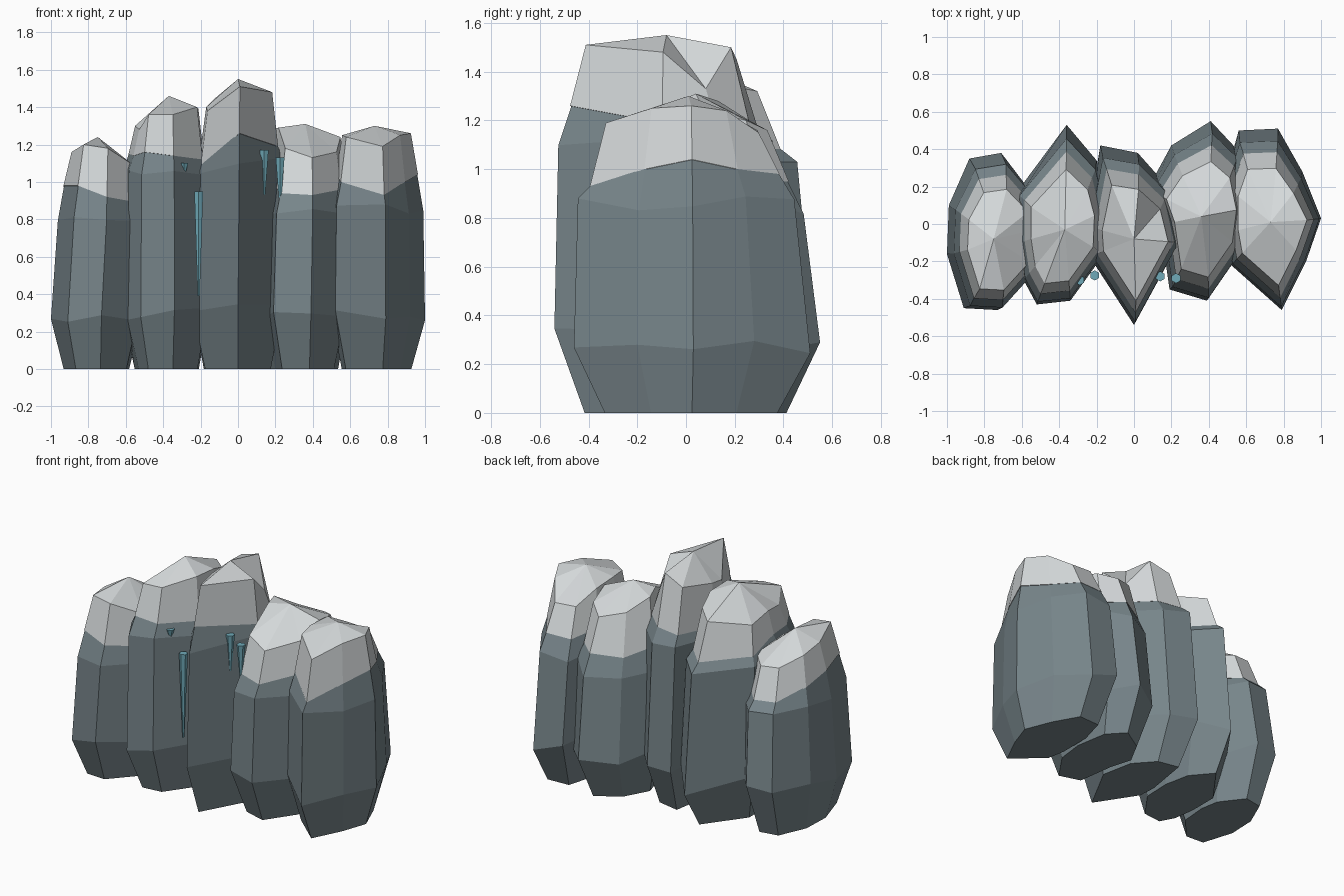
import bpy
import random
from mathutils import Vector

random.seed(4)
cube = bpy.data.objects.get("Cube")
if cube:
    bpy.data.objects.remove(cube, do_unlink=True)


def material(name, rgb):
    mat = bpy.data.materials.new(name)
    mat.use_nodes = True
    color = (*rgb, 1)
    mat.diffuse_color = color
    shader = mat.node_tree.nodes["Principled BSDF"]
    shader.inputs["Base Color"].default_value = color
    shader.inputs["Roughness"].default_value = 0.9
    return mat


stone = material("slate stone", (0.185, 0.235, 0.255))
snow = material("snow", (0.66, 0.69, 0.70))
ice = material("ice", (0.16, 0.40, 0.48))


def loft(name, rings, mat, tip=None):
    """Skin a stack of equal rings, closing the top with a flat face or a fan to the tip."""
    count = len(rings[0])
    verts = [point for ring in rings for point in ring]
    faces = [tuple(reversed(range(count)))]
    for level in range(len(rings) - 1):
        low, high = level * count, (level + 1) * count
        for i in range(count):
            j = (i + 1) % count
            faces.append((low + i, low + j, high + j, high + i))
    last = len(verts) - count
    if tip:
        verts.append(tip)
        for i in range(count):
            faces.append((last + i, last + (i + 1) % count, len(verts) - 1))
    else:
        faces.append(tuple(range(last, last + count)))
    mesh = bpy.data.meshes.new(name)
    mesh.from_pydata(verts, [], faces)
    mesh.materials.append(mat)
    mesh.update()
    obj = bpy.data.objects.new(name, mesh)
    bpy.context.collection.objects.link(obj)
    return obj


def pillar(name, outline, shoulder, lean, peak):
    """Faceted stone column with a snow cap.

    Outline rows hold x, y, snow rim height and cap corner height.
    The back tapers more than the front, and the top leans sideways.
    """
    px, py = peak[0], peak[1]

    def ring(scale, heights, back=1.0, shift=0.0):
        return [Vector((px + (row[0] - px) * scale + shift,
                        py + (row[1] - py) * scale * (back if row[1] > py else 1), z))
                for row, z in zip(outline, heights)]

    def wobble(level, amount):
        return [level + random.uniform(-amount, amount) for _ in outline]

    rim = [row[2] for row in outline]
    loft(name + "_stone", [
        ring(0.73, [0] * len(outline)),
        ring(1.0, wobble(0.3, 0.06)),
        ring(0.965, [min(z, edge - 0.05) for z, edge in zip(wobble(shoulder, 0.03), rim)],
             0.9, lean * 0.7),
        ring(0.84, [z + 0.01 for z in rim], 0.87, lean * 0.8),
        ring(0.6, [z + 0.03 for z in rim], 0.8, lean),
    ], stone)
    loft(name + "_snow_cap", [
        ring(0.86, rim, 0.87, lean * 0.8),
        ring(0.72, [row[3] for row in outline], 0.8, lean),
    ], snow, Vector(peak))


# Five overlapping pillars, outlines counter-clockwise
pillar("far_right_pillar", [
    (-1.0, -0.16, 0.98, 1.16), (-0.91, -0.45, 0.98, 1.2), (-0.73, -0.46, 0.92, 1.18),
    (-0.54, -0.25, 0.89, 1.09), (-0.52, 0, 0.89, 1.07), (-0.55, 0.17, 0.88, 1.08),
    (-0.71, 0.38, 0.87, 1.07), (-0.88, 0.35, 0.88, 1.08), (-0.99, 0.1, 0.94, 1.13),
], 0.81, 0.04, (-0.75, -0.08, 1.24))

pillar("right_pillar", [
    (-0.62, -0.1, 1.15, 1.3), (-0.59, -0.3, 1.14, 1.28), (-0.52, -0.43, 1.16, 1.36),
    (-0.34, -0.41, 1.14, 1.36), (-0.16, -0.16, 1.12, 1.4), (-0.15, 0.1, 1.12, 1.39),
    (-0.2, 0.34, 1.08, 1.34), (-0.36, 0.53, 1.08, 1.32), (-0.62, 0.18, 1.08, 1.27),
], 1.06, 0, (-0.37, -0.03, 1.46))

pillar("middle_pillar", [
    (-0.25, 0, 1.13, 1.4), (-0.24, -0.17, 1.09, 1.38), (0, -0.54, 1.26, 1.51),
    (0.24, -0.1, 1.19, 1.48), (0.18, 0.2, 1.17, 1.33), (0.02, 0.38, 1.17, 1.5),
    (-0.18, 0.42, 1.17, 1.45),
], 1.11, 0.01, (0, -0.08, 1.55))

pillar("left_pillar", [
    (0.14, 0, 1, 1.29), (0.19, -0.35, 0.94, 1.18), (0.39, -0.41, 0.93, 1.13),
    (0.57, -0.15, 0.96, 1.16), (0.6, 0.1, 1, 1.24), (0.55, 0.4, 0.95, 1.2),
    (0.41, 0.55, 0.95, 1.16), (0.2, 0.42, 0.93, 1.2), (0.08, 0.2, 0.97, 1.28),
], 0.84, 0.015, (0.36, 0.04, 1.31))

pillar("far_left_pillar", [
    (0.49, -0.05, 1.04, 1.25), (0.52, -0.22, 1, 1.24), (0.79, -0.46, 0.93, 1.19),
    (0.92, -0.2, 1, 1.25), (1.0, 0.03, 1.04, 1.26), (0.9, 0.28, 1, 1.24),
    (0.77, 0.51, 0.98, 1.15), (0.56, 0.5, 0.98, 1.16), (0.49, 0.25, 1, 1.24),
], 0.86, 0, (0.73, 0.01, 1.3))

# Hanging icicles: x, y, top, bottom
for x, y, top, bottom in [(-0.21, -0.275, 0.95, 0.39), (0.14, -0.28, 1.17, 0.93),
                          (0.225, -0.29, 1.13, 0.89), (-0.29, -0.3, 1.1, 1.03)]:
    bpy.ops.mesh.primitive_cone_add(
        vertices=6, radius1=0.006, radius2=0.027, depth=top - bottom,
        location=(x, y, (top + bottom) / 2))
    icicle = bpy.context.object
    icicle.name = "icicle"
    icicle.data.materials.append(ice)
